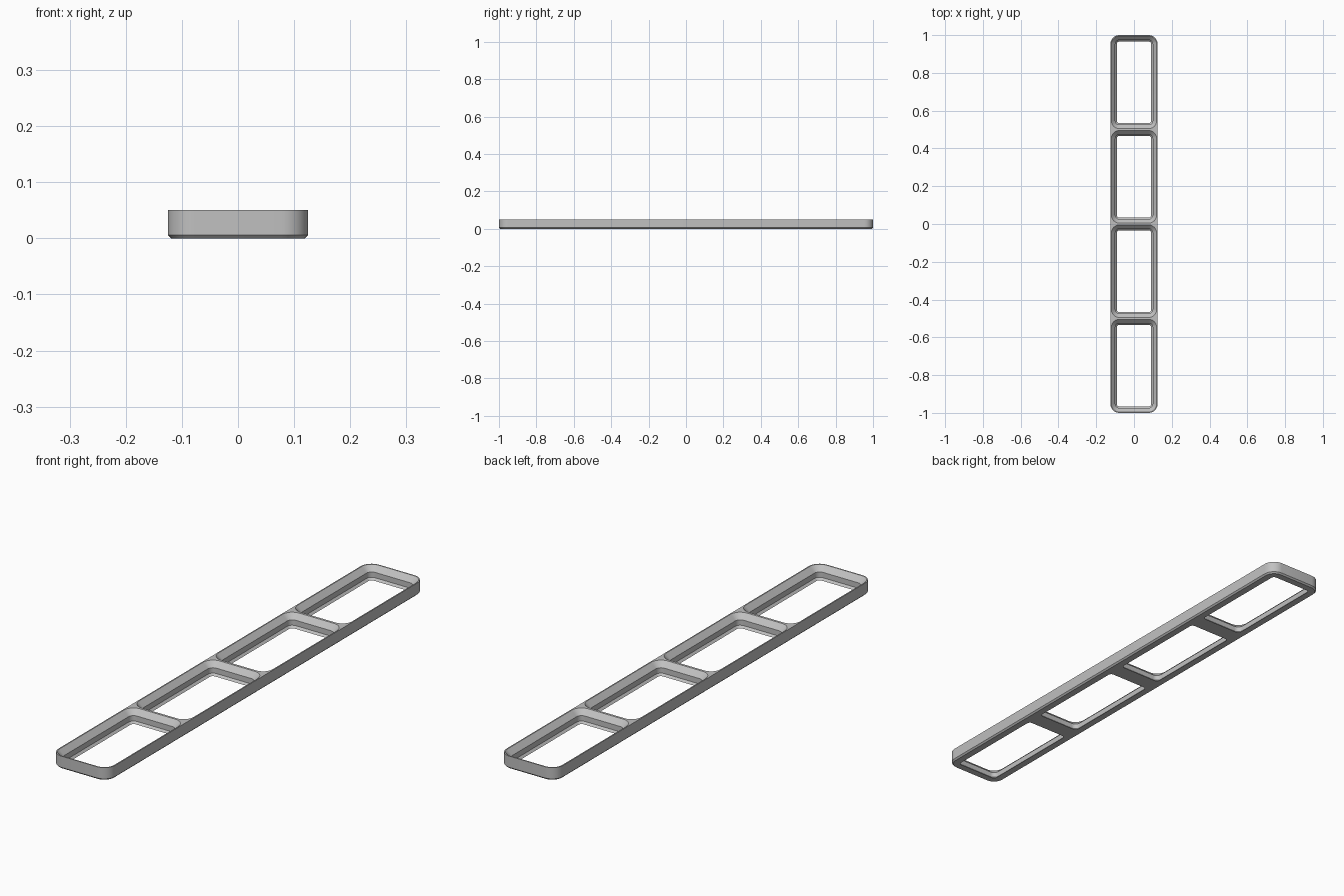
import bpy, bmesh
from math import cos, sin, pi, radians

cube = bpy.data.objects.get("Cube")
if cube:
    bpy.data.objects.remove(cube, do_unlink=True)

MM = 1 / 84              # plate is 84 mm from centre to end
CELL_X, CELL_Y, CELLS = 0.25, 0.5, 4
RADIUS = 4 * MM
HEIGHT = 4.25 * MM
ARC = 8

bm = bmesh.new()


def rounded_loop(cy, width, length, inset, z):
    """Closed rounded rectangle of vertices, shrunk by inset."""
    r = RADIUS - inset
    dx, dy = width / 2 - RADIUS, length / 2 - RADIUS
    verts = []
    for i, (sx, sy) in enumerate([(1, 1), (-1, 1), (-1, -1), (1, -1)]):
        for k in range(ARC + 1):
            a = (i + k / ARC) * pi / 2
            verts.append(bm.verts.new((sx * dx + r * cos(a), cy + sy * dy + r * sin(a), z)))
    return verts


def wall(cy, width, length, profile):
    """Skin a wall through (inset, z) steps; returns bottom and top edges."""
    loops = [rounded_loop(cy, width, length, d * MM, z * MM) for d, z in profile]
    n = len(loops[0])
    for low, high in zip(loops, loops[1:]):
        for i in range(n):
            j = (i + 1) % n
            bm.faces.new((low[i], low[j], high[j], high[i]))
    return [[bm.edges.get((lp[i], lp[(i + 1) % n])) for i in range(n)]
            for lp in (loops[0], loops[-1])]


# Outer wall with a chamfered foot
bottom, top = wall(0, CELL_X, CELL_Y * CELLS, [(0.5, 0), (0, 0.5), (0, HEIGHT / MM)])

# Stepped socket walls, one per cell
for c in range(CELLS):
    y = (c - (CELLS - 1) / 2) * CELL_Y
    b, t = wall(y, CELL_X, CELL_Y, [(2.85, 0), (2.15, 0.7), (2.15, 2.5), (0.4, HEIGHT / MM)])
    bottom += b
    top += t

# Flat underside and top rim, with the cell openings left free
for edges, nz in ((bottom, -1), (top, 1)):
    bmesh.ops.triangle_fill(bm, use_beauty=True, use_dissolve=False, edges=edges, normal=(0, 0, nz))
bmesh.ops.recalc_face_normals(bm, faces=bm.faces)

mesh = bpy.data.meshes.new("grid_frame")
bm.to_mesh(mesh)
bm.free()
frame = bpy.data.objects.new("grid_frame", mesh)
bpy.context.collection.objects.link(frame)

# Plain grey plastic
grey = bpy.data.materials.new("grey_plastic")
grey.use_nodes = True
colour = (0.53, 0.53, 0.53, 1)
grey.diffuse_color = colour
grey.node_tree.nodes["Principled BSDF"].inputs["Base Color"].default_value = colour
mesh.materials.append(grey)

bpy.ops.object.select_all(action='DESELECT')
frame.select_set(True)
bpy.context.view_layer.objects.active = frame
bpy.ops.object.shade_smooth_by_angle(angle=radians(30))
